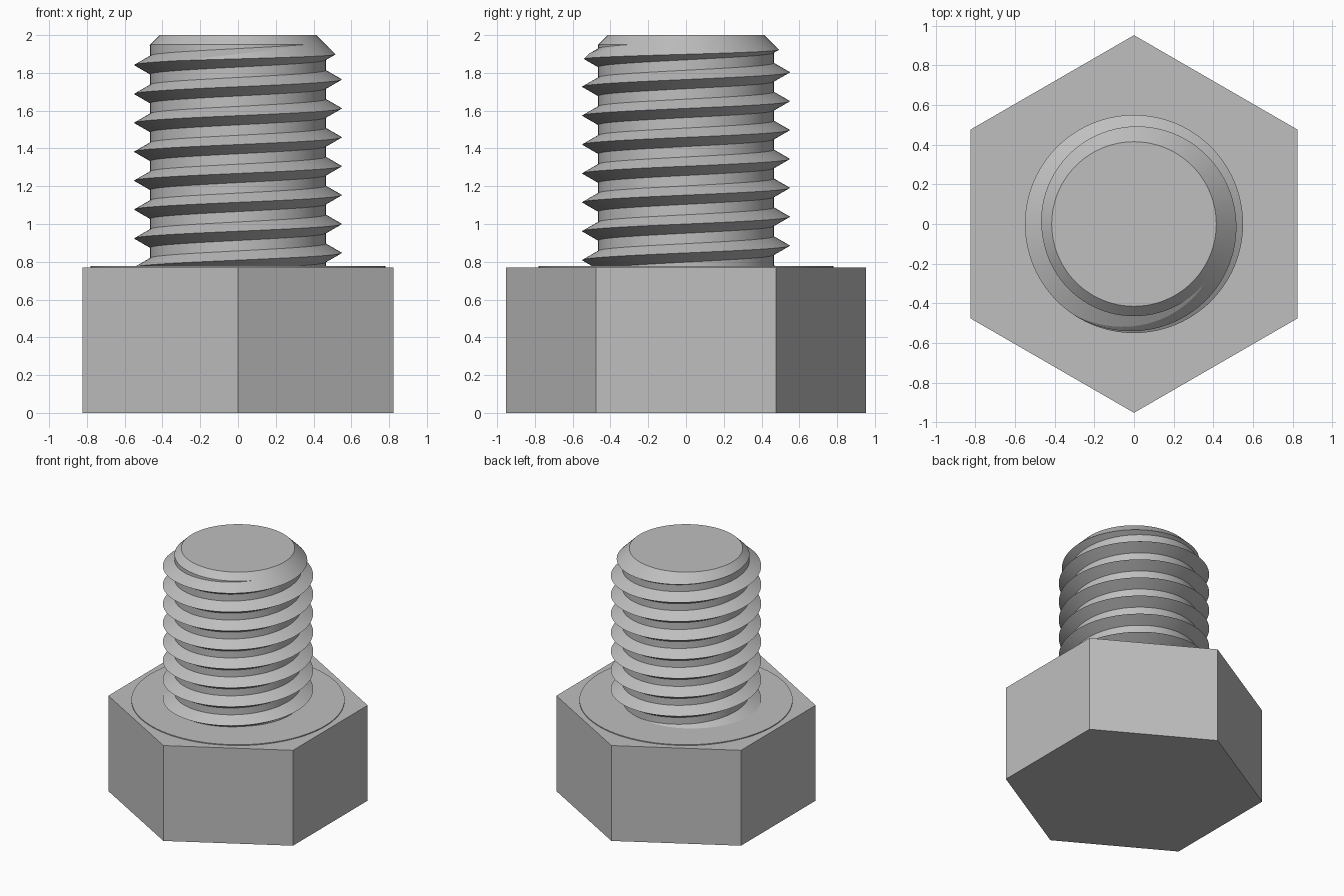
import bpy, bmesh
from math import cos, sin, pi, radians

cube = bpy.data.objects.get("Cube")
if cube:
    bpy.data.objects.remove(cube, do_unlink=True)

SEGMENTS = 96
PITCH = 0.153
CREST_R, ROOT_R, FLANK = 0.55, 0.465, 0.049
HEAD_TOP = 0.77

steel = bpy.data.materials.new("plain grey steel")
steel.use_nodes = True
grey = (0.52, 0.52, 0.52, 1)
steel.diffuse_color = grey
steel.node_tree.nodes["Principled BSDF"].inputs["Base Color"].default_value = grey


def finish(name, bm):
    bmesh.ops.recalc_face_normals(bm, faces=bm.faces)
    mesh = bpy.data.meshes.new(name)
    bm.to_mesh(mesh)
    bm.free()
    obj = bpy.data.objects.new(name, mesh)
    bpy.context.collection.objects.link(obj)
    mesh.materials.append(steel)
    return obj


def lathe(name, profile, sides, turn=0.0):
    """Solid of revolution with flat ends from (radius, height) points."""
    bm = bmesh.new()
    rings = [[bm.verts.new((r * cos(a), r * sin(a), z))
              for a in (turn + 2 * pi * i / sides for i in range(sides))]
             for r, z in profile]
    for low, high in zip(rings, rings[1:]):
        for i in range(sides):
            j = (i + 1) % sides
            bm.faces.new((low[i], low[j], high[j], high[i]))
    bm.faces.new(rings[0][::-1])
    bm.faces.new(rings[-1])
    return finish(name, bm)


def smooth(obj, angle):
    bpy.ops.object.select_all(action="DESELECT")
    obj.select_set(True)
    bpy.context.view_layer.objects.active = obj
    bpy.ops.object.shade_smooth_by_angle(angle=radians(angle))


# Hexagonal head and the thin raised bearing face on it
lathe("hex_head", [(0.952, 0), (0.952, HEAD_TOP)], 6, pi / 2)
smooth(lathe("bearing_face", [(0.78, HEAD_TOP - 0.02), (0.78, HEAD_TOP + 0.007)],
             SEGMENTS), 20)

# Threaded shank: a V profile swept along a right-handed helix
start = 1.765 - 9 * PITCH
steps = 13 * SEGMENTS
corners = [(CREST_R, 0), (ROOT_R, FLANK), (ROOT_R, PITCH - FLANK)]
bm = bmesh.new()


def helix_point(step, radius, lift):
    a = 2 * pi * (step % SEGMENTS) / SEGMENTS
    z = start + lift + PITCH * step / SEGMENTS
    return bm.verts.new((radius * cos(a), radius * sin(a), z))


crest = [helix_point(s, *corners[0]) for s in range(steps + SEGMENTS + 1)]
root_low = [helix_point(s, *corners[1]) for s in range(steps + 1)]
root_high = [helix_point(s, *corners[2]) for s in range(steps + 1)]
for low, high in ((crest, root_low), (root_low, root_high),
                  (root_high, crest[SEGMENTS:])):
    for s in range(steps):
        bm.faces.new((low[s], low[s + 1], high[s + 1], high[s]))

# Close both ends of the helix with fans
middle = start + 7 * PITCH
open_edges = [e for e in bm.edges if e.is_boundary]
for top in (False, True):
    loop = [e for e in open_edges if (e.verts[0].co.z > middle) == top]
    height = sum(e.verts[0].co.z for e in loop) / len(loop)
    centre = bm.verts.new((0, 0, height))
    for e in loop:
        bm.faces.new((e.verts[0], e.verts[1], centre))
shank = finish("threaded_shank", bm)

# Trim the shank to length with a chamfered tip
trim = lathe("shank_trim", [(0.6, 0.7), (0.6, 1.815), (0.415, 2)], SEGMENTS)
trim.hide_render = True
cut = shank.modifiers.new("trim", "BOOLEAN")
cut.operation = "INTERSECT"
cut.solver = "EXACT"
cut.object = trim
bpy.context.view_layer.objects.active = shank
bpy.ops.object.modifier_apply(modifier=cut.name)
bpy.data.objects.remove(trim, do_unlink=True)
smooth(shank, 12)
